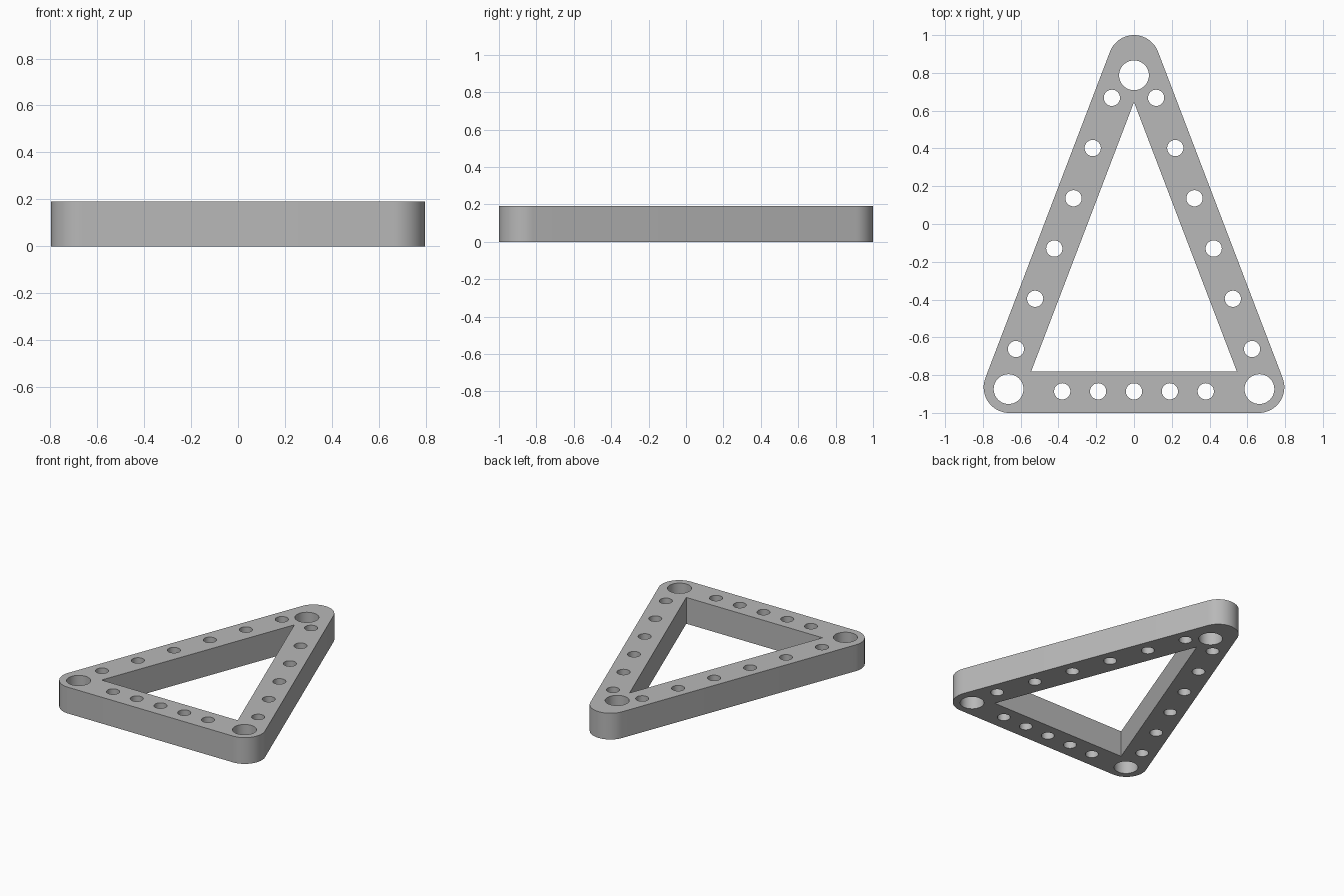
import bpy
import bmesh
from math import atan2, cos, sin, pi
from mathutils import Vector

if "Cube" in bpy.data.objects:
    bpy.data.objects.remove(bpy.data.objects["Cube"])

THICKNESS = 0.19
CORNER_RADIUS = 0.136
BIG_HOLE, SMALL_HOLE = 0.079, 0.043

grey = bpy.data.materials.new("plain_grey")
grey.use_nodes = True
colour = (0.48, 0.48, 0.48, 1)
grey.diffuse_color = colour
grey.node_tree.nodes["Principled BSDF"].inputs["Base Color"].default_value = colour


def arc(center, radius, start, end, steps):
    return [(center[0] + radius * cos(start + (end - start) * i / steps),
             center[1] + radius * sin(start + (end - start) * i / steps))
            for i in range(steps + 1)]


def circle(center, radius, steps=40):
    return arc(center, radius, 0, 2 * pi, steps)[:-1]


# Outer outline: three rounded corners joined by straight sides
side_normal = atan2(0.381, 1)
right, top, left = (0.66, -0.864), (0, 0.864), (-0.66, -0.864)
outline = (arc(right, CORNER_RADIUS, -pi / 2, side_normal, 20)
           + arc(top, CORNER_RADIUS, side_normal, pi - side_normal, 20)
           + arc(left, CORNER_RADIUS, pi - side_normal, 1.5 * pi, 20))

# Sharp triangular opening
opening = [(0.545, -0.782), (0, 0.645), (-0.545, -0.782)]
loops = [outline, opening]

# Large corner holes
loops += [circle(c, BIG_HOLE) for c in [(0, 0.787), (0.664, -0.874), (-0.664, -0.874)]]

# Rows of small holes along both slanted bars and the base bar
first, last = Vector((0.117, 0.668)), Vector((0.625, -0.662))
for i in range(6):
    p = first.lerp(last, i / 5)
    loops += [circle((s * p.x, p.y), SMALL_HOLE) for s in (-1, 1)]
loops += [circle((0.19 * i, -0.886), SMALL_HOLE) for i in range(-2, 3)]

# Fill between the loops and extrude the plate upwards
bm = bmesh.new()
edges = []
for loop in loops:
    verts = [bm.verts.new((x, y, 0)) for x, y in loop]
    edges += [bm.edges.new((v, verts[i - 1])) for i, v in enumerate(verts)]
bmesh.ops.triangle_fill(bm, edges=edges, use_beauty=True, normal=(0, 0, 1))
result = bmesh.ops.extrude_face_region(bm, geom=bm.faces[:], use_keep_orig=True)
raised = [g for g in result["geom"] if isinstance(g, bmesh.types.BMVert)]
bmesh.ops.translate(bm, verts=raised, vec=(0, 0, THICKNESS))
bmesh.ops.recalc_face_normals(bm, faces=bm.faces[:])

mesh = bpy.data.meshes.new("triangular_frame")
bm.to_mesh(mesh)
bm.free()
mesh.materials.append(grey)
frame = bpy.data.objects.new("triangular_frame", mesh)
bpy.context.collection.objects.link(frame)

# Smooth rounded walls with crisp rims
bpy.ops.object.select_all(action='DESELECT')
frame.select_set(True)
bpy.context.view_layer.objects.active = frame
bpy.ops.object.shade_smooth_by_angle(angle=pi / 6)
